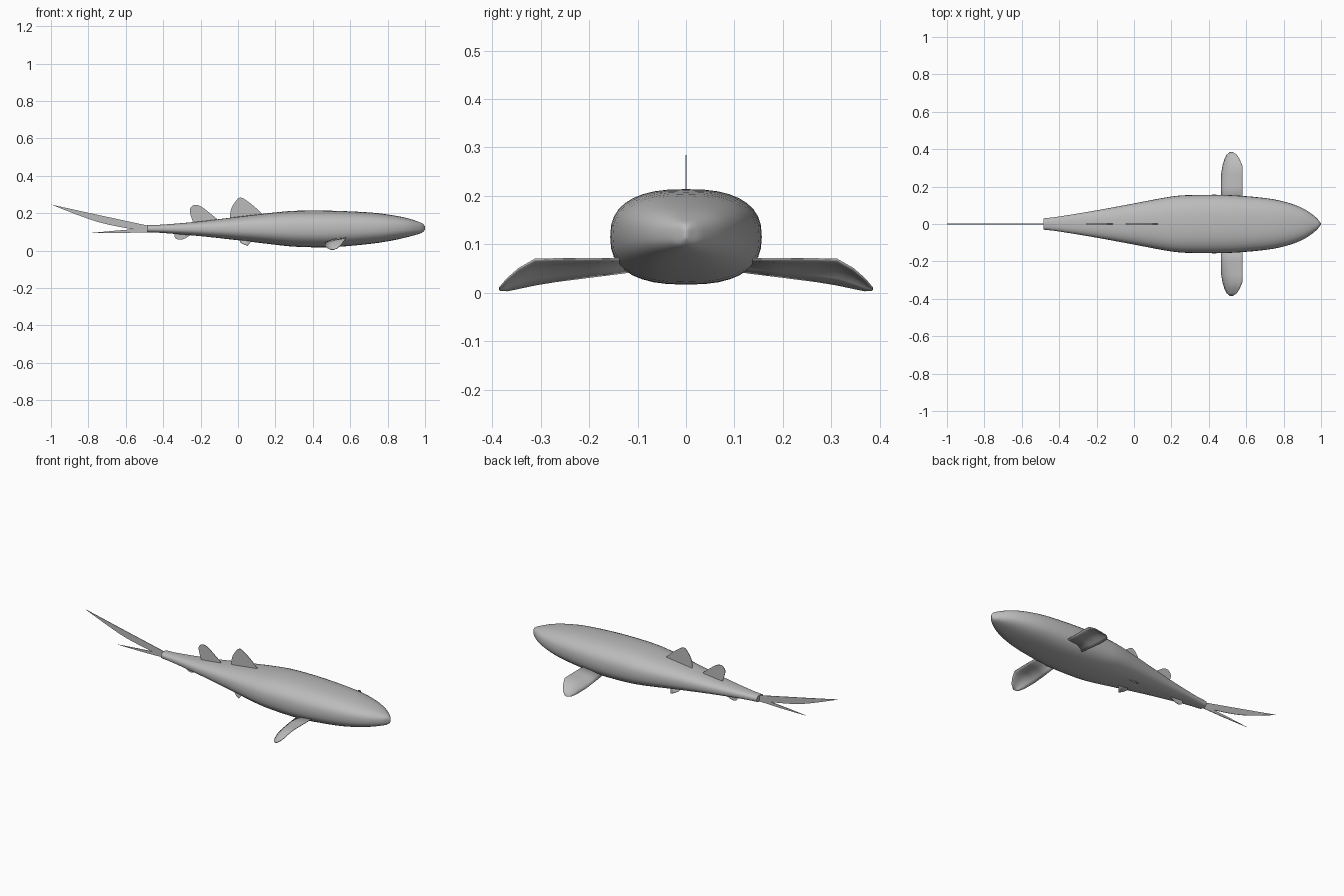
import bpy, bmesh, math
from mathutils import Vector

cube = bpy.data.objects.get("Cube")
if cube:
    bpy.data.objects.remove(cube)

grey = bpy.data.materials.new("plain_grey")
grey.use_nodes = True
colour = (0.5, 0.5, 0.5, 1)
grey.diffuse_color = colour
grey.node_tree.nodes["Principled BSDF"].inputs["Base Color"].default_value = colour


def finish(name, bm, angle=40):
    bmesh.ops.recalc_face_normals(bm, faces=bm.faces)
    mesh = bpy.data.meshes.new(name)
    bm.to_mesh(mesh)
    bm.free()
    ob = bpy.data.objects.new(name, mesh)
    bpy.context.collection.objects.link(ob)
    mesh.materials.append(grey)
    bpy.ops.object.select_all(action='DESELECT')
    ob.select_set(True)
    bpy.context.view_layer.objects.active = ob
    bpy.ops.object.shade_smooth_by_angle(angle=math.radians(angle))
    return ob


def bridge(bm, rows, closed):
    for a, b in zip(rows, rows[1:]):
        n = len(a)
        for i in range(n if closed else n - 1):
            j = (i + 1) % n
            bm.faces.new((a[i], a[j], b[j], b[i]))


def spline(points, steps):
    """Smooth curve through points of any dimension."""
    pts = [Vector(p) for p in points]
    pts = [pts[0] * 2 - pts[1]] + pts + [pts[-1] * 2 - pts[-2]]
    out = []
    for a, b, c, d in zip(pts, pts[1:], pts[2:], pts[3:]):
        for k in range(steps):
            t = k / steps
            out.append(0.5 * (2 * b + (c - a) * t + (2 * a - 5 * b + 4 * c - d) * t * t
                              + (3 * b - a - 3 * c + d) * t ** 3))
    return out + [pts[-2]]


# Body: station x, half width, underside z, back z
stations = [(-0.485, 0.03, 0.098, 0.136), (-0.4, 0.04, 0.094, 0.139),
            (-0.2, 0.073, 0.077, 0.156), (0, 0.11, 0.055, 0.181),
            (0.2, 0.147, 0.031, 0.204), (0.32, 0.155, 0.02, 0.213),
            (0.5, 0.155, 0.018, 0.213), (0.7, 0.139, 0.035, 0.204),
            (0.82, 0.115, 0.053, 0.19), (0.91, 0.08, 0.073, 0.172),
            (0.97, 0.038, 0.09, 0.152), (0.99, 0.016, 0.1, 0.142),
            (1, 0.002, 0.113, 0.129)]


def superpow(v, p):
    return math.copysign(abs(v) ** p, v)


bm = bmesh.new()
rings = []
for x, w, low, high in spline(stations, 3):
    ring = []
    for i in range(36):
        a = math.tau * i / 36
        ring.append(bm.verts.new((x, w * superpow(math.cos(a), 0.8),
                                  (low + high) / 2 + (high - low) / 2 * superpow(math.sin(a), 0.8))))
    rings.append(ring)
bridge(bm, rings, True)
bm.faces.new(rings[0])
bm.faces.new(rings[-1])
finish("body", bm)


# Upright fins: side outlines (x, z) on the centre plane
def flat_fin(name, outline, thick=0.003):
    bm = bmesh.new()
    face = bm.faces.new([bm.verts.new((x, -thick / 2, z)) for x, z in outline])
    grown = bmesh.ops.extrude_face_region(bm, geom=[face])
    verts = [v for v in grown["geom"] if isinstance(v, bmesh.types.BMVert)]
    bmesh.ops.translate(bm, verts=verts, vec=(0, thick, 0))
    return finish(name, bm, 20)


flat_fin("front_dorsal_fin", [(0.14, 0.16)] + spline(
    [(0.127, 0.199), (0.07, 0.25), (0.013, 0.284), (-0.02, 0.253), (-0.038, 0.218), (-0.043, 0.18)], 3)
    + [(-0.03, 0.15)])
flat_fin("rear_dorsal_fin", [(-0.1, 0.14)] + spline(
    [(-0.115, 0.172), (-0.16, 0.208), (-0.2, 0.237), (-0.232, 0.244), (-0.253, 0.23),
     (-0.257, 0.205), (-0.24, 0.15)], 3) + [(-0.22, 0.12)])
flat_fin("anal_fin", [(-0.24, 0.1)] + spline(
    [(-0.258, 0.08), (-0.285, 0.064), (-0.312, 0.058), (-0.335, 0.066), (-0.34, 0.085)], 3)
    + [(-0.32, 0.11)])
flat_fin("upper_tail_lobe", [(-0.47, 0.136), (-0.49, 0.135), (-0.75, 0.191), (-1, 0.246)]
         + spline([(-0.87, 0.195), (-0.75, 0.153), (-0.62, 0.124), (-0.49, 0.103)], 3)
         + [(-0.47, 0.103)])
flat_fin("lower_tail_lobe", [(-0.47, 0.12), (-0.56, 0.114), (-0.66, 0.106), (-0.79, 0.094),
                            (-0.62, 0.094), (-0.47, 0.098)])

# Pectoral fins: (side, leading x, trailing x, leading z, trailing z), arched across the chord
fin_rows = [(0.09, 0.58, 0.465, 0.07, 0.046), (0.2, 0.58, 0.465, 0.07, 0.032),
            (0.27, 0.58, 0.467, 0.07, 0.023), (0.312, 0.579, 0.474, 0.069, 0.016),
            (0.345, 0.565, 0.484, 0.05, 0.009), (0.37, 0.55, 0.497, 0.028, 0.004),
            (0.385, 0.527, 0.515, 0.01, 0.005)]

for side, word in ((1, "left"), (-1, "right")):
    bm = bmesh.new()
    rows = []
    for y, x0, x1, z0, z1 in fin_rows:
        row = []
        for i in range(9):
            t = i / 8
            arch = 0.5 * (z0 - z1) * math.sin(math.pi * t)
            row.append(bm.verts.new((x0 + (x1 - x0) * t, side * y, z0 + (z1 - z0) * t + arch * t)))
        rows.append(row)
    bridge(bm, rows, False)
    fin = finish(word + "_pectoral_fin", bm)
    shell = fin.modifiers.new("thickness", 'SOLIDIFY')
    shell.thickness = 0.003
    shell.offset = 0

    # Small pelvic fins slanting outward under the belly
    bm = bmesh.new()
    outline = [(0.085, 0.025, 0.07), (0.07, 0.045, 0.05), (0.052, 0.068, 0.026),
               (0.03, 0.062, 0.034), (0.01, 0.05, 0.046), (0.01, 0.025, 0.07)]
    bm.faces.new([bm.verts.new((x, side * y, z)) for x, y, z in outline])
    pelvic = finish(word + "_pelvic_fin", bm)
    shell = pelvic.modifiers.new("thickness", 'SOLIDIFY')
    shell.thickness = 0.003
    shell.offset = 0
